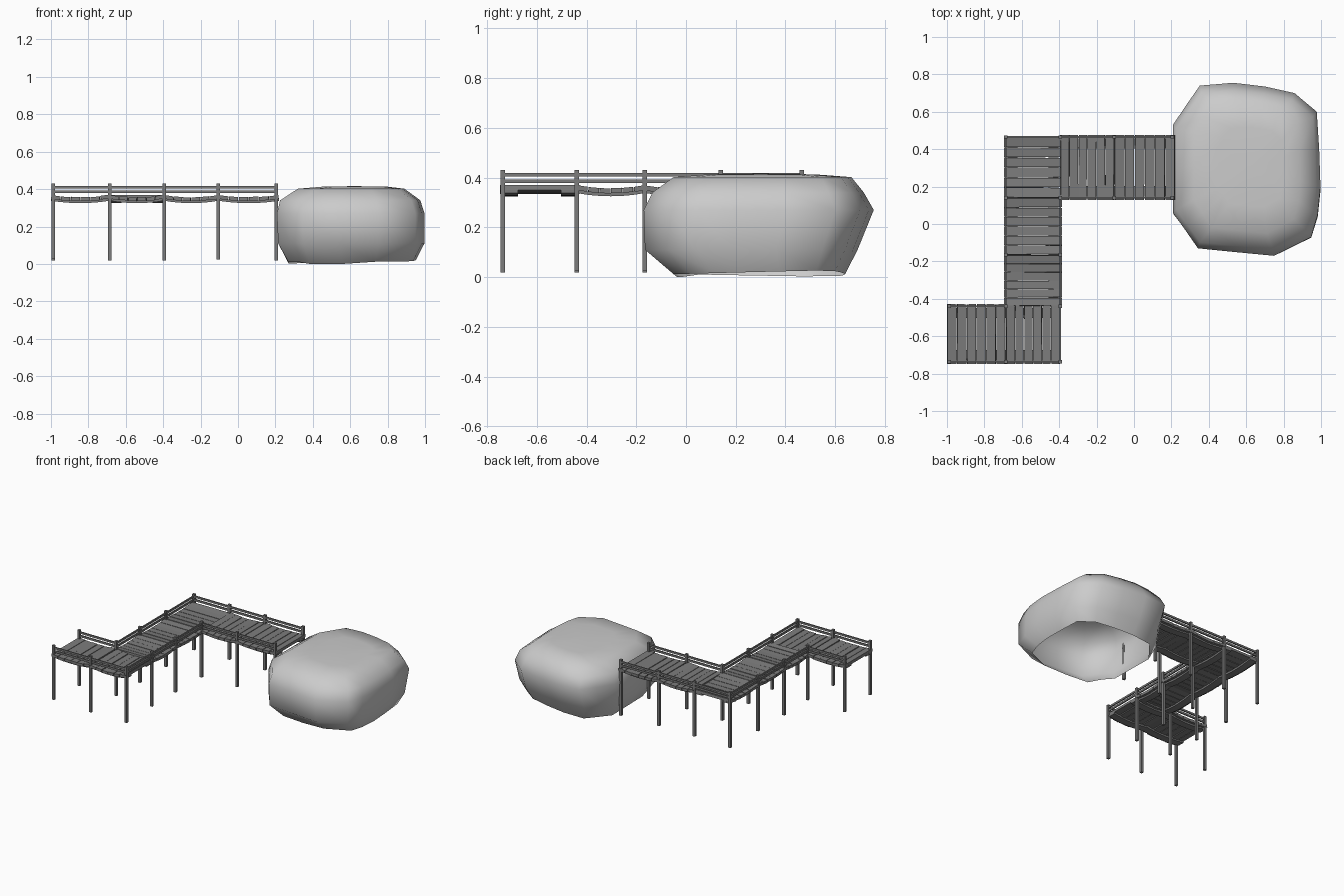
import bpy, bmesh, math, random
from mathutils import Matrix, Vector

if "Cube" in bpy.data.objects:
    bpy.data.objects.remove(bpy.data.objects["Cube"])
random.seed(4)
SAG = 0.013

# Dark weathered wood
wood = bpy.data.materials.new("dark_wood")
wood.diffuse_color = (0.2, 0.2, 0.2, 1)
wood.use_nodes = True
wood.node_tree.nodes["Principled BSDF"].inputs["Base Color"].default_value = wood.diffuse_color


def finish(bm, name, mat=None):
    bmesh.ops.recalc_face_normals(bm, faces=bm.faces)
    me = bpy.data.meshes.new(name)
    bm.to_mesh(me)
    bm.free()
    if mat:
        me.materials.append(mat)
    ob = bpy.data.objects.new(name, me)
    bpy.context.collection.objects.link(ob)
    return ob


def box(bm, center, size, rot=None):
    m = Matrix.Translation(center) @ (rot or Matrix()) @ Matrix.Diagonal((*size, 1))
    bmesh.ops.create_cube(bm, size=1, matrix=m)


# Post lines of the walkway grid
X = [-0.987, -0.685, -0.395, -0.105, 0.205]
Y = [-0.737, -0.440, -0.165, 0.140, 0.465]


def bay(planks, beams, axis, a0, a1, c0, c1, n=6):
    """One sagging bay running along axis from a0 to a1, spanning c0 to c1."""
    length, mid = a1 - a0, (c0 + c1) / 2
    frame = Matrix() if axis == 'x' else Matrix.Rotation(math.pi / 2, 4, 'Z')

    def place(a, c, z):
        return Vector((a, c, z)) if axis == 'x' else Vector((c, a, z))

    def sag(t):
        return -SAG * 4 * t * (1 - t)
    for i in range(n):
        t = (i + 0.5) / n
        slope = -SAG * 4 * (1 - 2 * t) / length
        rot = (frame @ Matrix.Rotation(-math.atan(slope), 4, 'Y')
               @ Matrix.Rotation(random.uniform(-0.006, 0.006), 4, 'Z'))
        box(planks, place(a0 + t * length, mid, 0.360 + sag(t) + random.uniform(-.002, .002)),
            (length / n - random.uniform(0.002, 0.006), c1 - c0 + 0.022, 0.02), rot)
    # two curved flat beams below the planks
    for c in (c0 + 0.035, c1 - 0.035):
        rings = []
        for k in range(9):
            t = k / 8
            z = 0.351 + sag(t)
            rings.append([beams.verts.new(place(a0 + t * length, c + dc, z + dz))
                          for dc, dz in ((-.027, 0), (.027, 0), (.027, -.013), (-.027, -.013))])
        for r, s in zip(rings, rings[1:]):
            for j in range(4):
                beams.faces.new((r[j], r[(j + 1) % 4], s[(j + 1) % 4], s[j]))
        beams.faces.new(rings[0])
        beams.faces.new(rings[-1])


planks, beams = bmesh.new(), bmesh.new()
bay(planks, beams, 'x', X[0] - 0.013, X[1], Y[0], Y[1])
bay(planks, beams, 'x', X[1], X[2], Y[0], Y[1])
for i in (1, 2, 3):
    bay(planks, beams, 'y', Y[i], Y[i + 1], X[1], X[2])
bay(planks, beams, 'x', X[2], X[3], Y[3], Y[4])
bay(planks, beams, 'x', X[3], X[4] + 0.015, Y[3], Y[4])
finish(planks, "deck_planks", wood)
finish(beams, "deck_beams", wood)

# Posts on both edges of the zigzag walkway
outer = [(X[0], Y[1]), (X[1], Y[1]), (X[1], Y[2]), (X[1], Y[3]), (X[1], Y[4]),
         (X[2], Y[4]), (X[3], Y[4]), (X[4], Y[4])]
inner = [(X[0], Y[0]), (X[1], Y[0]), (X[2], Y[0]), (X[2], Y[1]), (X[2], Y[2]),
         (X[2], Y[3]), (X[3], Y[3]), (X[4], Y[3])]
posts, rails = bmesh.new(), bmesh.new()
for x, y in outer + inner:
    bot = random.choice((0.018, 0.025, 0.03))
    box(posts, (x, y, (0.43 + bot) / 2), (0.018, 0.018, 0.43 - bot))
finish(posts, "support_posts", wood)

# Two handrails along each edge
for side in (outer, inner):
    for (xa, ya), (xb, yb) in zip(side, side[1:]):
        for z in (0.411, 0.386):
            box(rails, ((xa + xb) / 2, (ya + yb) / 2, z),
                (max(abs(xb - xa), 0.009), max(abs(yb - ya), 0.009), 0.014))
finish(rails, "handrails", wood)

# Boulder: open-bottomed shell lofted from one rough outline
outline = [(0.205, 0.53), (0.28, 0.64), (0.35, 0.74), (0.53, 0.755), (0.70, 0.735), (0.86, 0.70),
           (0.98, 0.60), (0.993, 0.40), (1.0, 0.20), (0.985, 0.05), (0.95, -0.07), (0.75, -0.17),
           (0.54, -0.15), (0.34, -0.13), (0.27, -0.03), (0.205, 0.06), (0.205, 0.30)]
levels = [(0.012, 0.27, 0.95, -0.05, 0.64), (0.11, 0.215, 0.997, -0.165, 0.69),
          (0.27, 0.208, 0.997, -0.17, 0.755), (0.34, 0.225, 0.975, -0.135, 0.715),
          (0.402, 0.32, 0.89, -0.05, 0.665), (0.413, 0.45, 0.80, 0.09, 0.52)]
bm = bmesh.new()
rings = []
for z, x0, x1, y0, y1 in levels:
    ring = []
    for x, y in outline:
        u, v = (x - 0.205) / 0.795, (y + 0.17) / 0.925
        dz = 0.03 * (u - 0.4) * v if z < 0.05 else 0
        ring.append(bm.verts.new((x0 + u * (x1 - x0), y0 + v * (y1 - y0), max(0, z + dz))))
    rings.append(ring)
n = len(outline)
for r, s in zip(rings, rings[1:]):
    for j in range(n):
        bm.faces.new((r[j], r[(j + 1) % n], s[(j + 1) % n], s[j]))
top = bm.verts.new((0.62, 0.30, 0.416))
for j in range(n):
    bm.faces.new((rings[-1][j], rings[-1][(j + 1) % n], top))
for f in bm.faces:
    f.smooth = True
for v in rings[0][12:14]:
    v.co.z = 0
stone = bpy.data.materials.new("grey_stone")
stone.diffuse_color = (0.7, 0.7, 0.7, 1)
stone.use_nodes = True
stone.node_tree.nodes["Principled BSDF"].inputs["Base Color"].default_value = stone.diffuse_color
finish(bm, "boulder", stone)
